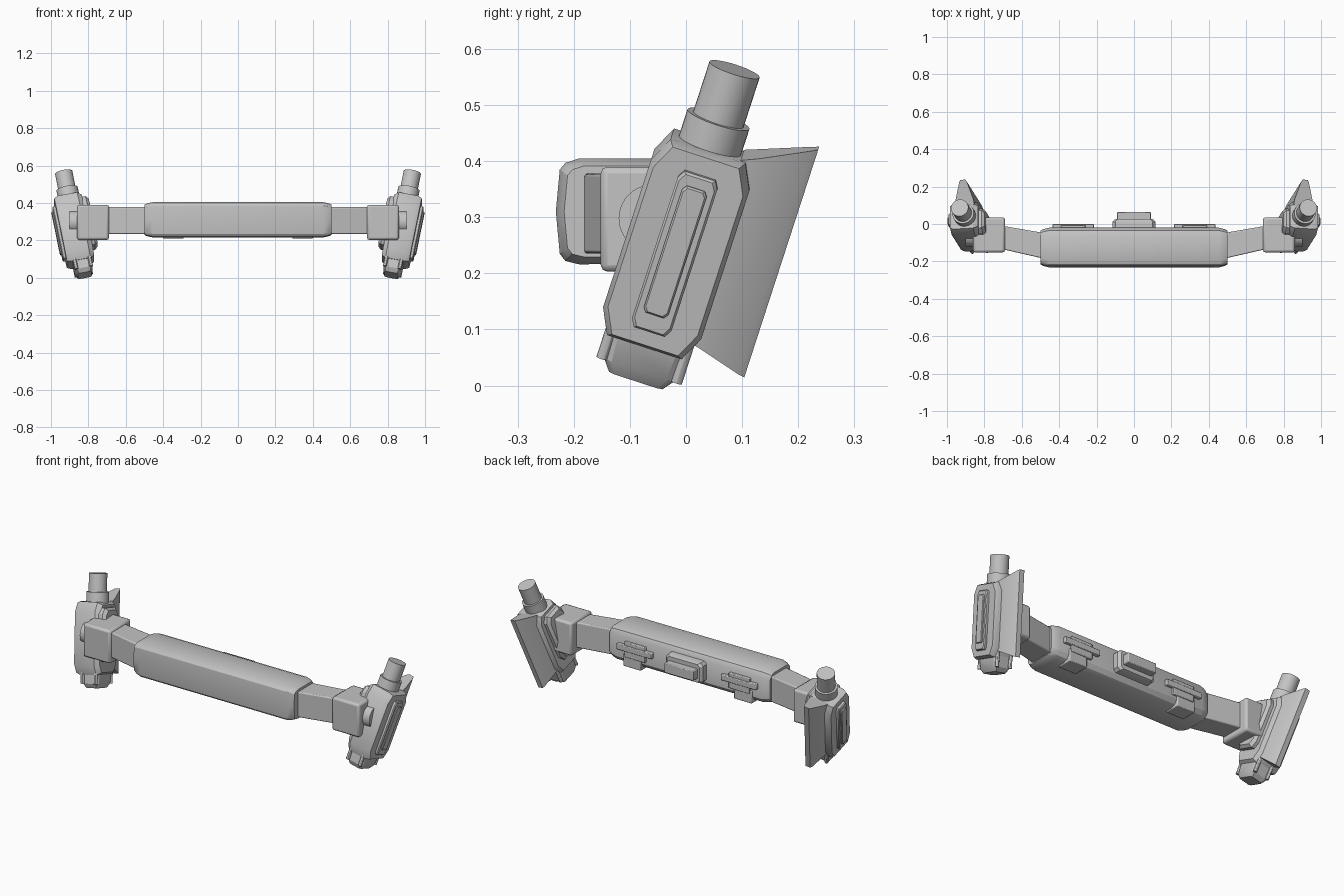
import bpy, bmesh, math
from mathutils import Matrix, Vector

if "Cube" in bpy.data.objects:
    bpy.data.objects.remove(bpy.data.objects["Cube"], do_unlink=True)

GREY = (0.55, 0.55, 0.55, 1)
mat = bpy.data.materials.new("plain_grey")
mat.use_nodes = True
mat.diffuse_color = GREY
mat.node_tree.nodes["Principled BSDF"].inputs["Base Color"].default_value = GREY
parts = []

# Pod frame: leans back and outward; local x is outward, y backward, z along the pod
LEAN = math.radians(11)
POD = (Matrix.Translation((0.87, -0.012, 0.26)) @ Matrix.Rotation(math.radians(-18), 4, 'X')
       @ Matrix.Rotation(LEAN, 4, 'Y') @ Matrix.Diagonal((1, 1, 1 / math.cos(LEAN), 1)))


def loft(name, sections, matrix=Matrix(), mirror=False, bevel=0):
    """Skin a row of equal-length point loops and cap both ends."""
    bm = bmesh.new()
    rings = [[bm.verts.new(p) for p in s] for s in sections]
    n = len(rings[0])
    for a, b in zip(rings, rings[1:]):
        for i in range(n):
            j = (i + 1) % n
            bm.faces.new((a[i], a[j], b[j], b[i]))
    bm.faces.new(rings[0])
    bm.faces.new(rings[-1])
    bm.transform(matrix)
    bmesh.ops.recalc_face_normals(bm, faces=bm.faces)
    mesh = bpy.data.meshes.new(name)
    bm.to_mesh(mesh)
    bm.free()
    mesh.materials.append(mat)
    obj = bpy.data.objects.new(name, mesh)
    bpy.context.collection.objects.link(obj)
    if bevel:
        mod = obj.modifiers.new("Bevel", 'BEVEL')
        mod.width, mod.segments = bevel, 2
    if mirror:
        obj.modifiers.new("Mirror", 'MIRROR')
    parts.append(obj)
    return obj


def octagon(a0, a1, b0, b1, ca, cb):
    """Rectangle with cut corners."""
    return [(a0 + ca, b0), (a1 - ca, b0), (a1, b0 + cb), (a1, b1 - cb),
            (a1 - ca, b1), (a0 + ca, b1), (a0, b1 - cb), (a0, b0 + cb)]


def slab(name, steps, rect, cut, **kw):
    """Cut-corner slab along x; each step is (x, inset)."""
    a0, a1, b0, b1 = rect
    rows = [[(x, a, b) for a, b in octagon(a0 + d, a1 - d, b0 + d, b1 - d, *cut)] for x, d in steps]
    return loft(name, rows, **kw)


def box(name, x, y, z, **kw):
    rows = [[(px, y[0], z[0]), (px, y[1], z[0]), (px, y[1], z[1]), (px, y[0], z[1])] for px in x]
    return loft(name, rows, **kw)


def tube(name, centre, radius, span, axis='Z', sides=32, **kw):
    """Cylinder along z, or along x when axis is X."""
    rows = []
    for h in span:
        ring = [(radius * math.cos(t), radius * math.sin(t))
                for t in (math.tau * i / sides for i in range(sides))]
        rows.append([(centre[0] + a, centre[1] + b, h) if axis == 'Z'
                     else (h, centre[0] + a, centre[1] + b) for a, b in ring])
    return loft(name, rows, **kw)


# Central padded bar with tapered ends
profile = [(-0.232, 0.31), (-0.225, 0.385), (-0.215, 0.397), (-0.19, 0.405), (-0.06, 0.405),
           (-0.035, 0.395), (-0.02, 0.37), (-0.02, 0.25), (-0.035, 0.228), (-0.06, 0.218),
           (-0.19, 0.216), (-0.215, 0.222), (-0.225, 0.235)]
rows = []
for x, s in ((-0.5, 0.86), (-0.485, 0.93), (-0.455, 1), (0.455, 1), (0.485, 0.93), (0.5, 0.86)):
    rows.append([(x, -0.126 + (y + 0.126) * s, 0.31 + (z - 0.31) * s) for y, z in profile])
loft("central_bar", rows)

# Angled arms and end blocks
arm = [[(x, y0, 0.235), (x, y1, 0.235), (x, y1, 0.378), (x, y0, 0.378)]
       for x, y0, y1 in ((0.47, -0.188, -0.05), (0.76, -0.122, 0.0))]
loft("arm", arm, mirror=True, bevel=0.006)
box("end_block", (0.69, 0.86), (-0.152, 0.035), (0.203, 0.39), mirror=True, bevel=0.012)
tube("pivot_disc", (-0.06, 0.298), 0.06, (0.84, 0.902), axis='X', mirror=True)

# Rear fittings: central stepped mount and two side clips
steps = octagon(-0.115, 0.115, 0.255, 0.37, 0.015, 0.015)
mount = [[(x * s, y, 0.312 + (z - 0.312) * s) for x, z in steps]
         for y, s in ((-0.03, 1), (0.012, 1), (0.026, 0.88))]
loft("rear_mount", mount)
box("rear_mount_rail", (-0.09, 0.09), (0.02, 0.065), (0.285, 0.34), bevel=0.004)
box("clip_bar", (0.215, 0.435), (-0.03, 0.0), (0.3, 0.332), mirror=True, bevel=0.004)
box("clip_body", (0.26, 0.39), (-0.03, -0.006), (0.265, 0.352), mirror=True, bevel=0.004)
box("clip_strap", (0.29, 0.4), (-0.1, -0.012), (0.211, 0.28), mirror=True, bevel=0.004)

# Pods
pod = dict(matrix=POD, mirror=True)
slab("pod_body", ((-0.068, 0.014), (-0.045, 0), (0.06, 0), (0.082, 0.008)),
     (-0.092, 0.092, -0.19, 0.177), (0.022, 0.045), **pod)
slab("pod_bracket", ((-0.1, 0.012), (-0.085, 0), (-0.05, 0)),
     (-0.082, 0.055, -0.12, 0.15), (0.02, 0.03), **pod)
slab("outer_frame", ((0.075, 0), (0.094, 0), (0.099, 0.004)),
     (-0.037, 0.037, -0.155, 0.137), (0.008, 0.014), **pod)
slab("outer_panel", ((0.09, 0), (0.103, 0), (0.107, 0.003)),
     (-0.023, 0.023, -0.122, 0.115), (0.006, 0.008), **pod)
tube("post_collar", (0, 0), 0.058, (0.14, 0.226), **pod)
tube("post", (0, 0), 0.047, (0.2, 0.319), **pod)

# Rear fin: a wedge that thins and lengthens toward the back
fin = [[(-h, v, lo), (h, v, lo), (h, v, hi), (-h, v, hi)]
       for v, h, lo, hi in ((0.06, 0.052, -0.155, 0.178), (0.09, 0.048, -0.163, 0.19),
                            (0.175, 0.021, -0.192, 0.227), (0.186, 0.014, -0.195, 0.232))]
loft("rear_fin", fin, **pod)

# Foot box with four pegs
foot = [[(x * s, 0.004 + y * s, z) for x, y in octagon(-0.05, 0.05, -0.068, 0.068, 0.01, 0.015)]
        for z, s in ((-0.17, 1.05), (-0.235, 0.97), (-0.257, 0.74))]
loft("foot_box", foot, **pod)
for side, sx in (("outer", 1), ("inner", -1)):
    for end, sy in (("front", -0.066), ("rear", 0.074)):
        tube(f"{side}_{end}_peg", (sx * 0.04, sy), 0.01, (-0.236, -0.16), sides=12, **pod)

# Smooth rounded surfaces while keeping hard edges
bpy.ops.object.select_all(action='DESELECT')
for obj in parts:
    obj.select_set(True)
bpy.context.view_layer.objects.active = parts[0]
bpy.ops.object.shade_smooth_by_angle(angle=math.radians(30))
